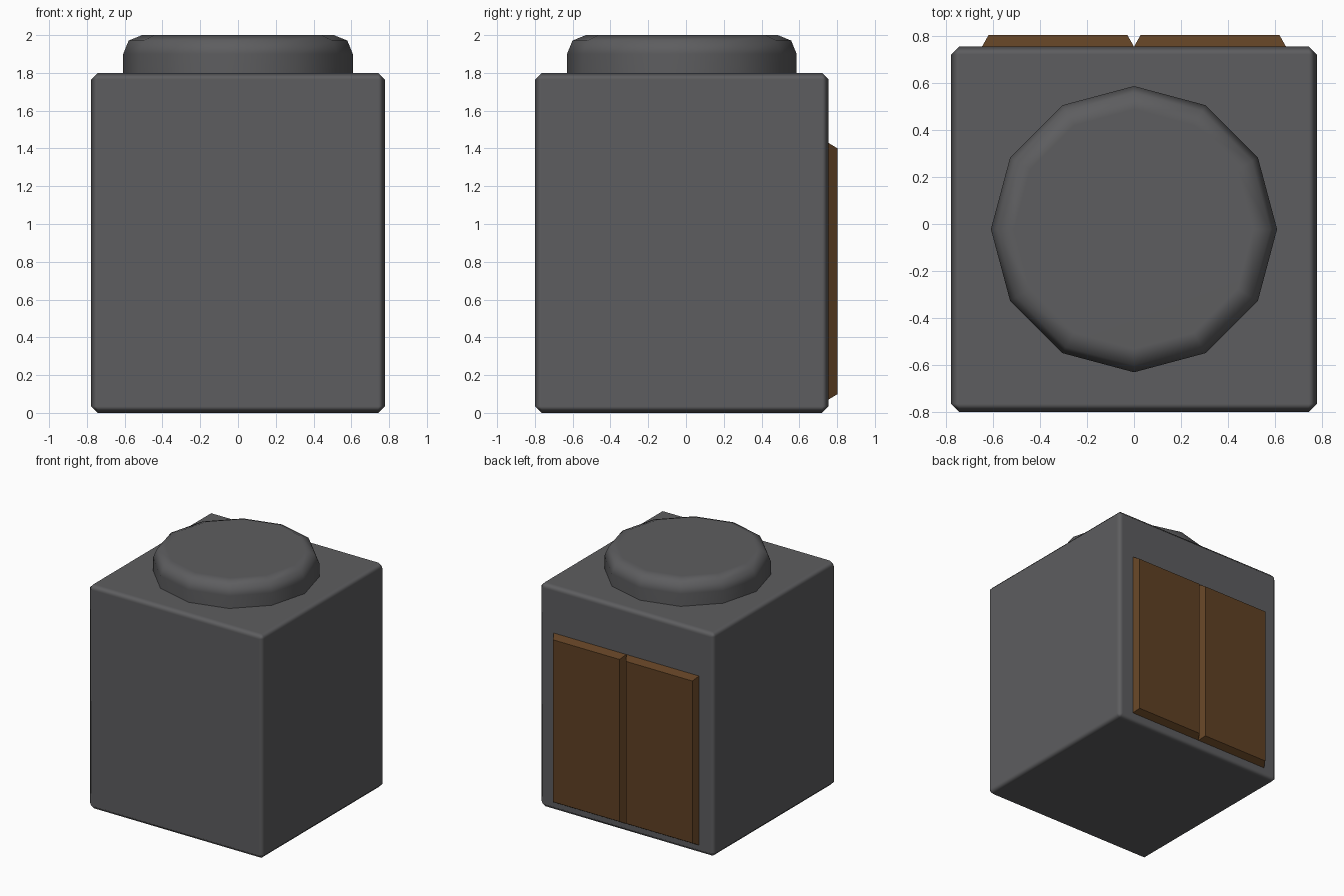
import bpy, bmesh, math

if "Cube" in bpy.data.objects:
    bpy.data.objects.remove(bpy.data.objects["Cube"])


def material(name, rgb):
    m = bpy.data.materials.new(name)
    m.diffuse_color = (*rgb, 1)
    m.use_nodes = True
    m.node_tree.nodes["Principled BSDF"].inputs["Base Color"].default_value = m.diffuse_color
    return m


GREY = material("dark grey", (0.11, 0.11, 0.115))
BROWN = material("dark brown", (0.115, 0.052, 0.017))


def finish(name, bm, mat):
    bmesh.ops.recalc_face_normals(bm, faces=bm.faces)
    me = bpy.data.meshes.new(name)
    bm.to_mesh(me)
    bm.free()
    me.materials.append(mat)
    ob = bpy.data.objects.new(name, me)
    bpy.context.collection.objects.link(ob)
    return ob


def bevel(ob, width, segments, angle):
    # smooth bevels that leave the large faces flat
    ob.data.shade_smooth()
    b = ob.modifiers.new("bevel", "BEVEL")
    b.width, b.segments = width, segments
    b.limit_method, b.angle_limit = "ANGLE", math.radians(angle)
    b.harden_normals = True


CY = -0.022  # centre of the body and lid

# Cabinet body
bm = bmesh.new()
bmesh.ops.create_cube(bm, size=1)
for v in bm.verts:
    v.co = (v.co.x * 1.554, v.co.y * 1.554 + CY, (v.co.z + 0.5) * 1.8)
bevel(finish("cabinet_body", bm, GREY), 0.035, 1, 30)

# Round lid: rings of a twelve-sided profile, rounded at the top
bm = bmesh.new()
profile = [(0.608, 1.78), (0.608, 1.9), (0.579, 1.971), (0.508, 2.0)]
rings = [[bm.verts.new((r * math.cos(i * math.pi / 6),
                        r * math.sin(i * math.pi / 6) + CY, z))
          for i in range(12)] for r, z in profile]
for a, b in zip(rings, rings[1:]):
    for i in range(12):
        j = (i + 1) % 12
        bm.faces.new((a[i], a[j], b[j], b[i]))
bm.faces.new(rings[0])
bm.faces.new(rings[-1])
lid = finish("round_lid", bm, GREY)
lid.data.shade_smooth()
w = lid.modifiers.new("weighted_normals", "WEIGHTED_NORMAL")
w.weight = 90
# keep the flat bottom crisp
for e in lid.data.edges:
    if all(lid.data.vertices[i].co.z < 1.79 for i in e.vertices):
        e.use_edge_sharp = True
w.keep_sharp = True

# Two doors on the back, with chamfered rims
for side, label in ((-1, "left"), (1, "right")):
    bm = bmesh.new()
    bmesh.ops.create_cube(bm, size=1)
    for v in bm.verts:
        outer = v.co.y > 0
        width, height = (0.59, 1.30) if outer else (0.646, 1.36)
        v.co = (v.co.x * width + side * 0.323, 0.803 if outer else 0.753,
                v.co.z * height + 0.75)
    finish(label + "_door", bm, BROWN)
